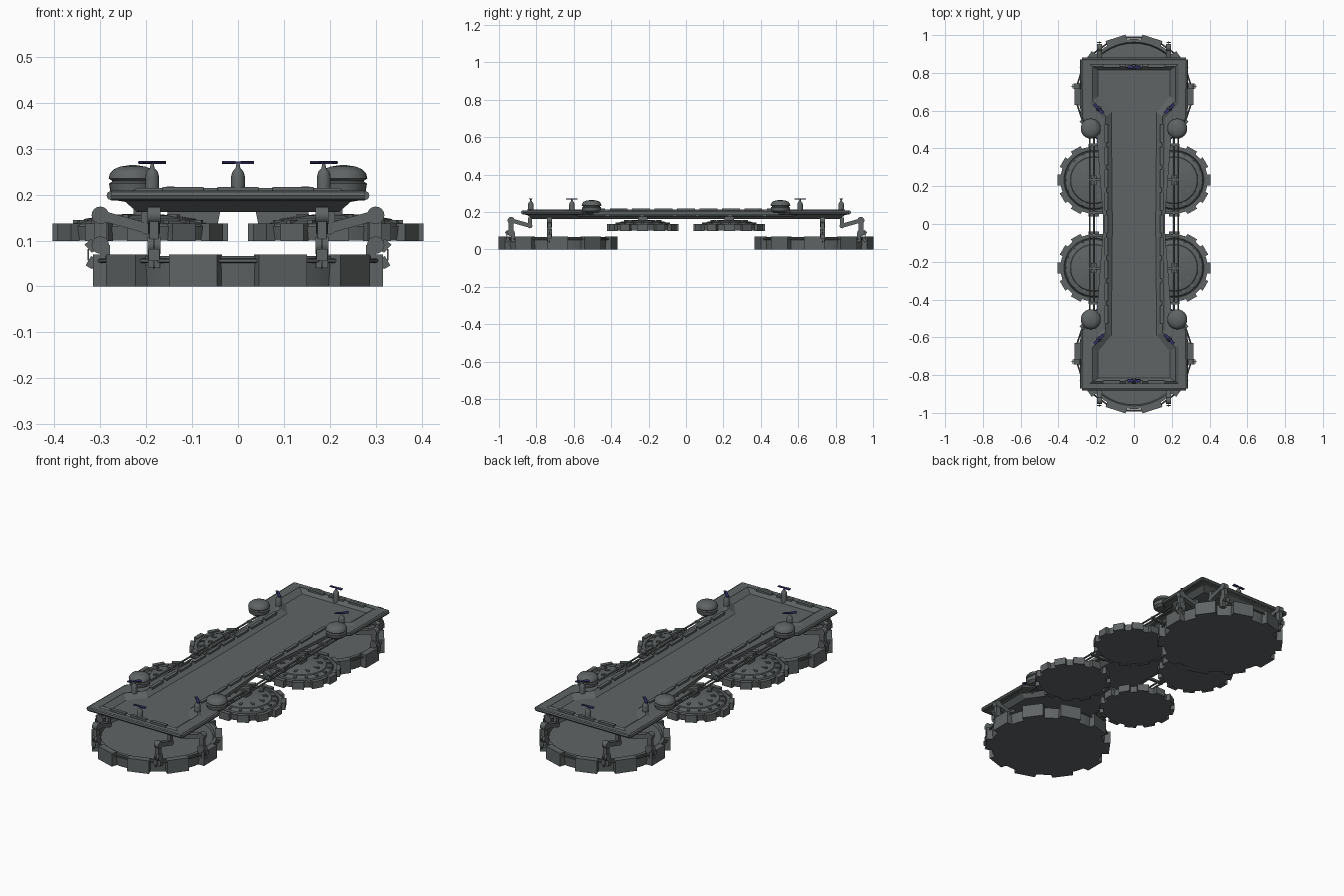
import bpy, bmesh, math
from mathutils import Matrix, Vector

if "Cube" in bpy.data.objects:
    bpy.data.objects.remove(bpy.data.objects["Cube"])

def material(name, col):
    m = bpy.data.materials.new(name)
    m.diffuse_color = (*col, 1)
    m.use_nodes = True
    m.node_tree.nodes["Principled BSDF"].inputs["Base Color"].default_value = m.diffuse_color
    return m

GREY = material("gunmetal grey", (0.115, 0.127, 0.128))
NAVY = material("navy blue", (0.03, 0.03, 0.13))

def finish(name, bm, mat=GREY, smooth=True):
    bmesh.ops.recalc_face_normals(bm, faces=bm.faces)
    for f in bm.faces:
        f.smooth = smooth
    for e in bm.edges:
        e.smooth = e.calc_face_angle(0) < 0.6
    me = bpy.data.meshes.new(name)
    bm.to_mesh(me)
    bm.free()
    me.materials.append(mat)
    ob = bpy.data.objects.new(name, me)
    bpy.context.collection.objects.link(ob)
    return ob

def T(x, y, z=0, deg=0):
    return Matrix.Translation((x, y, z)) @ Matrix.Rotation(math.radians(deg), 4, 'Z')

def box(bm, M, c, s):
    bmesh.ops.create_cube(bm, size=1, matrix=M @ Matrix.Translation(c) @ Matrix.Diagonal((*s, 1)))

def beam(bm, M, a, b, w, h):
    # rectangular bar from a to b
    a, b = Vector(a), Vector(b)
    d = b - a
    R = d.to_track_quat('Z', 'Y').to_matrix().to_4x4()
    bmesh.ops.create_cube(bm, size=1, matrix=M @ Matrix.Translation((a + b) / 2) @ R @ Matrix.Diagonal((h, w, d.length, 1)))

def rod(bm, M, a, b, r, n=8):
    a, b = Vector(a), Vector(b)
    d = b - a
    R = d.to_track_quat('Z', 'Y').to_matrix().to_4x4()
    bmesh.ops.create_cone(bm, cap_ends=True, segments=n, radius1=r, radius2=r, depth=d.length,
                          matrix=M @ Matrix.Translation((a + b) / 2) @ R)

def loft(bm, loops):
    rings = [[bm.verts.new(p) for p in l] for l in loops]
    n = len(rings[0])
    for A, B in zip(rings, rings[1:]):
        for i in range(n):
            bm.faces.new((A[i], A[(i + 1) % n], B[(i + 1) % n], B[i]))
    bm.faces.new(rings[0][::-1])
    bm.faces.new(rings[-1])

def lathe(bm, M, prof, n=32):
    loft(bm, [[M @ Vector((r * math.cos(2 * math.pi * i / n), r * math.sin(2 * math.pi * i / n), z))
               for i in range(n)] for r, z in prof])

def mirror4(q, z):
    # closed outline from one quadrant, listed from waist to end
    p = list(q) + [(-x, y) for x, y in reversed(q)]
    p += [(-x, -y) for x, y in q] + [(x, -y) for x, y in reversed(q)]
    return [(x, y, z) for x, y in p]

QUADS = [(sx, sy) for sx in (1, -1) for sy in (1, -1)]

# deck hull with recessed floor
bottom = [(0.125, 0.05), (0.15, 0.5), (0.22, 0.6), (0.22, 0.82)]
lower = [(0.145, 0.05), (0.175, 0.5), (0.245, 0.6), (0.245, 0.85)]
outer = [(0.165, 0.05), (0.2, 0.5), (0.268, 0.56), (0.268, 0.87)]
coam = [(0.158, 0.05), (0.165, 0.56), (0.235, 0.64), (0.235, 0.845)]
ctop = [(0.145, 0.05), (0.15, 0.57), (0.22, 0.655), (0.22, 0.835)]
floor = [(0.115, 0.05), (0.12, 0.59), (0.19, 0.675), (0.19, 0.815)]
bm = bmesh.new()
loft(bm, [mirror4(q, z) for q, z in ((bottom, .162), (lower, .184), (outer, .188), (outer, .206),
                                     (coam, .206), (ctop, .214), (floor, .192))])
finish("deck_hull", bm, smooth=False)

# raised plates along the coaming
bm = bmesh.new()
for sx in (1, -1):
    for i in range(9):
        y = -0.48 + 0.12 * i
        box(bm, T(sx * 0.147, y), (0, 0, 0.211), (0.018, 0.095, 0.014))
for s in (1, -1):
    for x in (-0.12, 0, 0.12):
        box(bm, T(x, s * 0.838), (0, 0, 0.211), (0.09, 0.018, 0.012))
finish("coaming_plates", bm, smooth=False)

# edge pipe round both deck ends
bm = bmesh.new()
for s in (1, -1):
    path = [(0.2, .5), (0.272, .56), (0.276, .872), (-0.276, .872), (-0.272, .56), (-0.2, .5)]
    for a, b in zip(path, path[1:]):
        rod(bm, T(0, 0), (a[0], s * a[1], .198), (b[0], s * b[1], .198), .0105)
finish("deck_edge_pipe", bm)

# side rails with cross stubs
bm = bmesh.new()
for sx in (1, -1):
    for x in (0.212, 0.234):
        rod(bm, T(0, 0), (sx * x, -0.58, .182), (sx * x, 0.58, .182), .005, 6)
    for y in (-0.42, -0.235, -0.06, 0.06, 0.235, 0.42):
        box(bm, T(0, y), (sx * 0.19, 0, .182), (0.095, 0.014, 0.012))
finish("side_rails", bm)

def rim_blocks(bm, M, n, r, w, t, z0, z1):
    for k in range(n):
        box(bm, M @ T(0, 0, 0, 360 * k / n), (r, 0, (z0 + z1) / 2), (t, w, z1 - z0))

# large landing pads
bm, bk = bmesh.new(), bmesh.new()
for s in (1, -1):
    M = T(0, s * 0.685, 0, 0)
    lathe(bm, M, [(0.29, 0), (0.295, 0.066), (0.278, 0.066), (0.272, 0.05), (0.15, 0.052), (0.02, 0.054)], 40)
    rim_blocks(bk, M, 10, 0.299, 0.11, 0.034, 0, 0.07)
    for k in range(10):
        a, b = [(0.309 * math.cos(math.radians(t)), 0.309 * math.sin(math.radians(t)), .056)
                for t in (36 * k + 6, 36 * k + 30)]
        rod(bk, M, a, b, 0.005, 6)
finish("large_pad_disc", bm)
finish("large_pad_blocks", bk)

# small lift pods with domed tops
bm, bk = bmesh.new(), bmesh.new()
for sx, sy in QUADS:
    M = T(sx * 0.213, sy * 0.232)
    lathe(bm, M, [(0.172, 0.1), (0.177, 0.132), (0.158, 0.132), (0.155, 0.128), (0.15, 0.136), (0.125, 0.143),
                  (0.122, 0.147), (0.08, 0.154), (0.03, 0.158)], 36)
    rim_blocks(bk, M, 12, 0.18, 0.058, 0.022, 0.099, 0.137)
    rim_blocks(bk, M, 16, 0.135, 0.012, 0.022, 0.134, 0.145)
    rim_blocks(bk, M, 10, 0.09, 0.012, 0.026, 0.146, 0.157)
    box(bk, M, (0, 0, 0.164), (0.03, 0.05, 0.032))
    beam(bk, M, (-sx * 0.17, 0, 0.142), (-sx * 0.06, 0, 0.164), 0.04, 0.016)
finish("lift_pod_dome", bm)
finish("lift_pod_blocks", bk)

# jointed legs from deck to large pads
def leg(bm, M):
    # local +x points outward
    for z in (0.155, 0.09):
        rod(bm, M, (0, -0.014, z), (0, 0.014, z), 0.019, 16)
    beam(bm, M, (0, 0, 0.155), (0, 0, 0.09), 0.02, 0.026)
    beam(bm, M, (0, 0, 0.155), (-0.1, 0, 0.127), 0.022, 0.026)
    rod(bm, M, (-0.1, -0.012, 0.127), (-0.1, 0.012, 0.127), 0.014, 12)
    box(bm, M, (-0.1, 0, 0.147), (0.022, 0.018, 0.045))
    box(bm, M, (-0.01, 0, 0.065), (0.022, 0.026, 0.05))
    for a, b in (((0.012, .095), (0.026, .082)), ((0.026, .082), (0.026, .056)), ((0.026, .056), (0.012, .048))):
        beam(bm, M, (a[0], 0, a[1]), (b[0], 0, b[1]), 0.024, 0.003)

bm = bmesh.new()
for sx, sy in QUADS:
    leg(bm, T(sx * 0.3, sy * 0.73, 0, 0 if sx > 0 else 180))
    leg(bm, T(sx * 0.183, sy * 0.935, 0, 90 * sy))
finish("pad_legs", bm)

# round domes on the deck shoulders
bm = bmesh.new()
for sx, sy in QUADS:
    lathe(bm, T(sx * 0.229, sy * 0.505), [(0.035, .195), (0.049, .206), (0.052, .224), (0.046, .228), (0.046, .231),
          (0.053, .235), (0.05, .246), (0.042, .255), (0.028, .261), (0.008, .264)], 24)
finish("shoulder_domes", bm)

# small masts with navy rotor blades
bm, bb = bmesh.new(), bmesh.new()
masts = [(0, s * 0.83, 0) for s in (1, -1)] + [(sx * 0.187, sy * 0.61, -45 * sx * sy + 90) for sx, sy in QUADS]
for x, y, a in masts:
    M = T(x, y, 0, a)
    lathe(bm, M, [(0.015, .19), (0.015, .24), (0.012, .25), (0.005, .258), (0.003, .27)], 16)
    for s in (1, -1):
        box(bb, M @ Matrix.Translation((s * 0.02, 0, .27)) @ Matrix.Rotation(0.12 * s, 4, 'X'),
            (0, 0, 0), (0.03, 0.016, 0.004))
    box(bb, M, (0, 0, .27), (0.016, 0.008, 0.004))
finish("rotor_masts", bm)
finish("rotor_blades", bb, NAVY, smooth=False)
